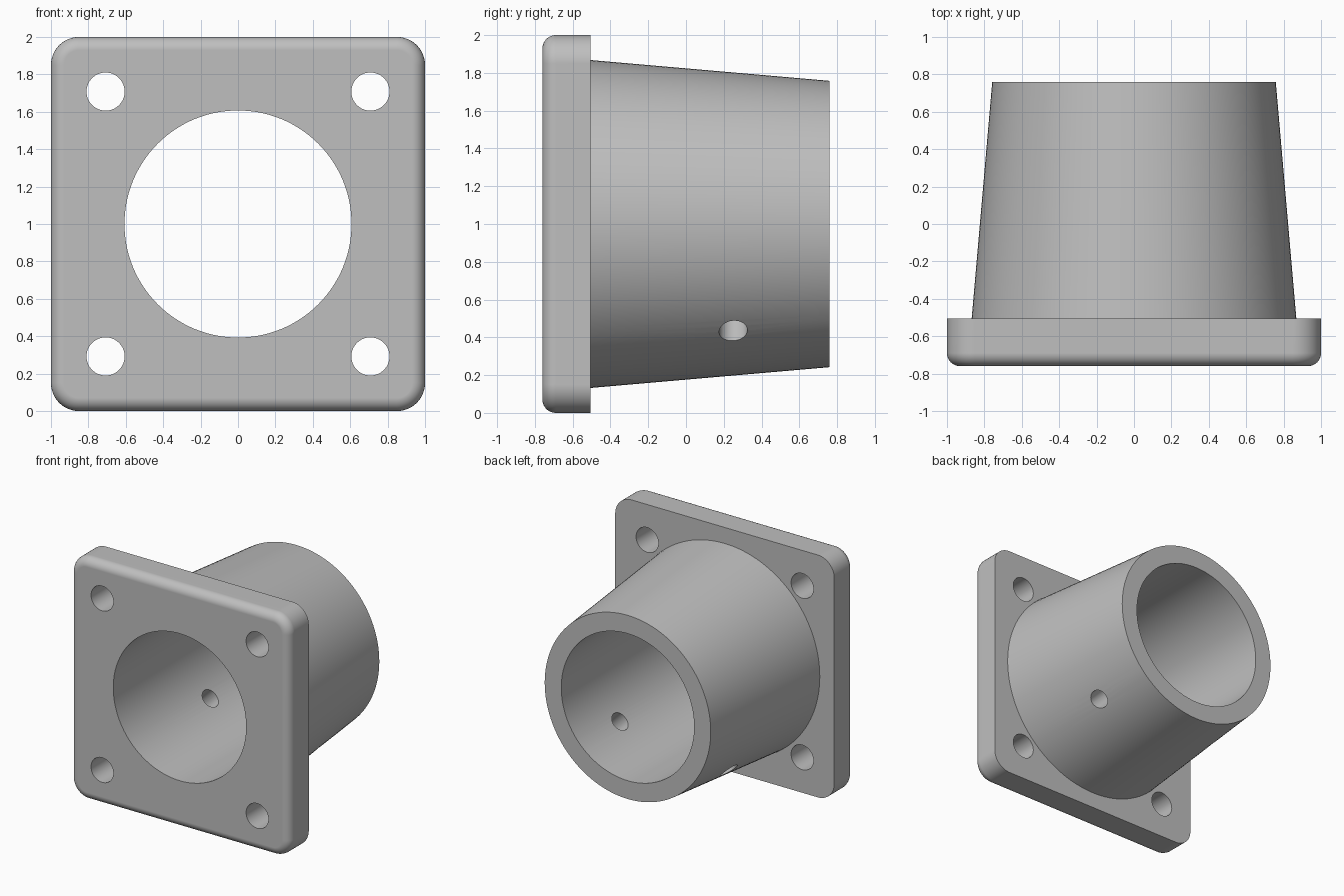
import bpy, bmesh, math
from mathutils import Matrix, Vector

if "Cube" in bpy.data.objects:
    bpy.data.objects.remove(bpy.data.objects["Cube"])

CENTRE_Z = 1.0
FRONT, STEP, BACK = -0.76, -0.505, 0.76      # flange front, flange back, sleeve end
R_ROOT, R_END, R_BORE = 0.868, 0.758, 0.607

grey = bpy.data.materials.new("light grey")
grey.use_nodes = True
colour = (0.52, 0.52, 0.52, 1)
grey.diffuse_color = colour
grey.node_tree.nodes["Principled BSDF"].inputs["Base Color"].default_value = colour


def make_object(name, bm):
    bmesh.ops.recalc_face_normals(bm, faces=bm.faces)
    mesh = bpy.data.meshes.new(name)
    bm.to_mesh(mesh)
    bm.free()
    mesh.materials.append(grey)
    obj = bpy.data.objects.new(name, mesh)
    bpy.context.collection.objects.link(obj)
    return obj


def make_round(name, start, end, r1, r2, segments):
    """Solid cone or cylinder running from start to end."""
    start, end = Vector(start), Vector(end)
    axis = end - start
    turn = axis.to_track_quat('Z', 'Y').to_matrix().to_4x4()
    bm = bmesh.new()
    bmesh.ops.create_cone(bm, cap_ends=True, segments=segments, radius1=r1, radius2=r2,
                          depth=axis.length,
                          matrix=Matrix.Translation((start + end) / 2) @ turn)
    return make_object(name, bm)


def combine(target, other, operation):
    """Apply a boolean and discard the helper."""
    other.hide_render = True
    bpy.context.view_layer.objects.active = target
    mod = target.modifiers.new(operation, 'BOOLEAN')
    mod.operation, mod.object, mod.solver = operation, other, 'EXACT'
    bpy.ops.object.modifier_apply(modifier=mod.name)
    bpy.data.objects.remove(other)


# Square flange: rounded corners, then a fillet round the front face
bm = bmesh.new()
bmesh.ops.create_cube(bm, size=1, matrix=Matrix.Translation((0, (FRONT + STEP) / 2, CENTRE_Z))
                      @ Matrix.Diagonal((2, STEP - FRONT, 2, 1)))
corners = [e for e in bm.edges if abs(e.verts[0].co.y - e.verts[1].co.y) > 0.1]
bmesh.ops.bevel(bm, geom=corners, offset=0.15, segments=12, profile=0.5, affect='EDGES')
rim = [e for e in bm.edges if all(v.co.y < FRONT + 0.001 for v in e.verts)]
bmesh.ops.bevel(bm, geom=rim, offset=0.07, segments=8, profile=0.5, affect='EDGES',
                clamp_overlap=False)
body = make_object("flanged_sleeve", bm)

# Tapered sleeve, its root sunk into the flange
sink = 0.1
r_sunk = R_ROOT + sink * (R_ROOT - R_END) / (BACK - STEP)
sleeve = make_round("sleeve", (0, STEP - sink, CENTRE_Z), (0, BACK, CENTRE_Z),
                    r_sunk, R_END, 128)
combine(body, sleeve, 'UNION')

# Through bore
bore = make_round("bore_cutter", (0, -1, CENTRE_Z), (0, 1, CENTRE_Z), R_BORE, R_BORE, 128)
combine(body, bore, 'DIFFERENCE')

# Four mounting holes
for sx in (-1, 1):
    for sz in (-1, 1):
        x, z = sx * 0.708, CENTRE_Z + sz * 0.708
        hole = make_round("mounting_hole_cutter", (x, -1, z), (x, -0.4, z), 0.102, 0.102, 48)
        combine(body, hole, 'DIFFERENCE')

# Two radial set screw holes, each slanting down at forty-five degrees
for sx in (-1, 1):
    out = Vector((sx, 0, -1)).normalized()
    mid = Vector((0, 0.25, CENTRE_Z))
    hole = make_round("set_screw_hole_cutter", mid + out * 0.4, mid + out, 0.075, 0.075, 40)
    combine(body, hole, 'DIFFERENCE')

# Smooth curves, crisp edges and flat faces
bpy.ops.object.select_all(action='DESELECT')
body.select_set(True)
bpy.context.view_layer.objects.active = body
bpy.ops.object.shade_smooth_by_angle(angle=math.radians(30))
weighted = body.modifiers.new("flat_face_normals", 'WEIGHTED_NORMAL')
weighted.keep_sharp = True
